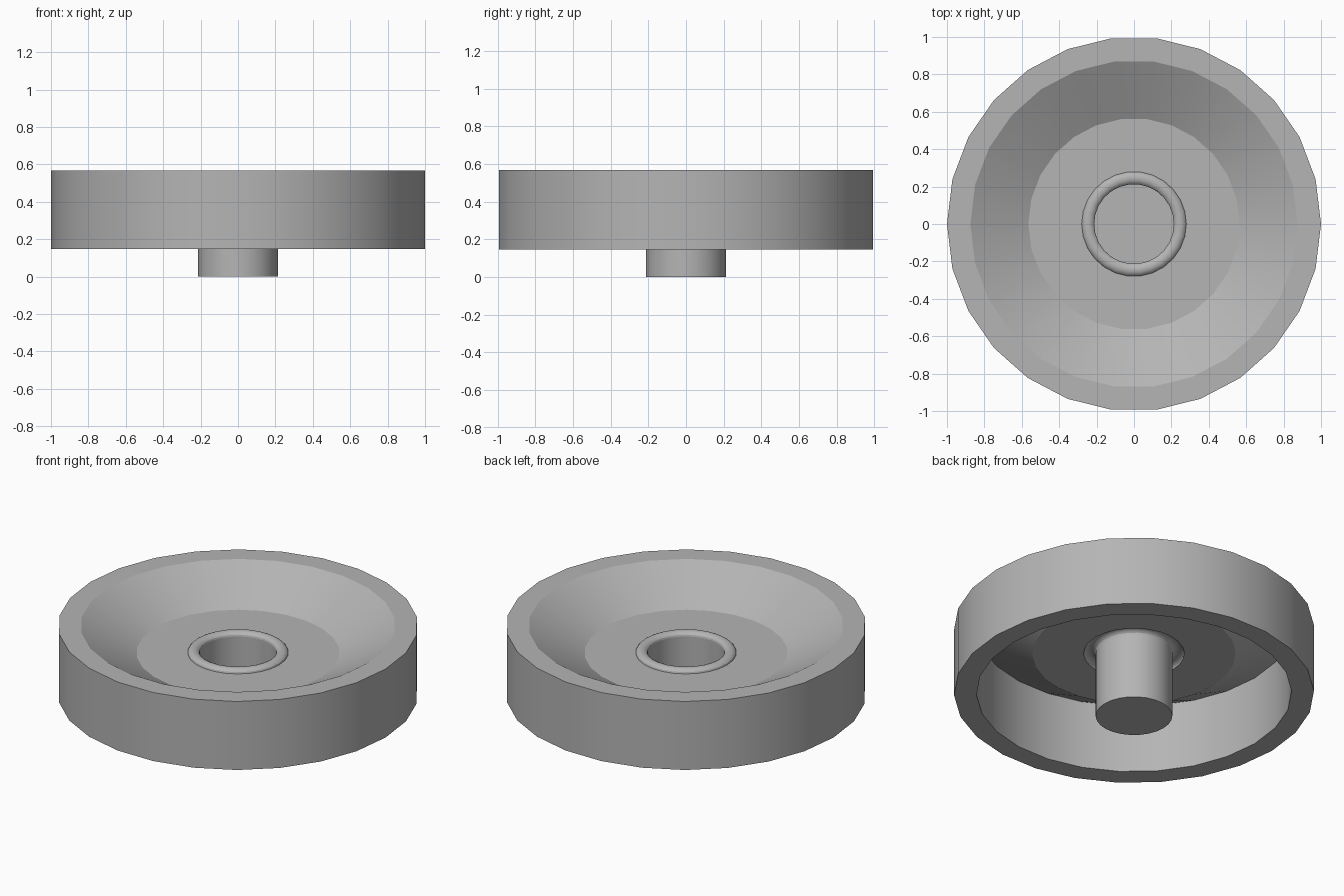
import bpy
import bmesh
import math

cube = bpy.data.objects.get("Cube")
if cube:
    bpy.data.objects.remove(cube, do_unlink=True)

SIDES = 26

grey = bpy.data.materials.new("plain_grey")
grey.use_nodes = True
colour = (0.46, 0.46, 0.46, 1)
grey.diffuse_color = colour
grey.node_tree.nodes["Principled BSDF"].inputs["Base Color"].default_value = colour


def lathe(name, profile, closed=False, cap=False):
    """Spin a (radius, height) profile about the z axis."""
    bm = bmesh.new()
    rings = []
    for r, z in profile:
        rings.append([bm.verts.new((r * math.cos(math.tau * i / SIDES),
                                    r * math.sin(math.tau * i / SIDES), z))
                      for i in range(SIDES)])
    pairs = list(zip(rings, rings[1:]))
    if closed:
        pairs.append((rings[-1], rings[0]))
    for a, b in pairs:
        for i in range(SIDES):
            j = (i + 1) % SIDES
            bm.faces.new((a[i], a[j], b[j], b[i]))
    if cap:
        bm.faces.new(rings[-1])
    bmesh.ops.recalc_face_normals(bm, faces=bm.faces)
    mesh = bpy.data.meshes.new(name)
    bm.to_mesh(mesh)
    bm.free()
    mesh.materials.append(grey)
    obj = bpy.data.objects.new(name, mesh)
    bpy.context.collection.objects.link(obj)
    bpy.ops.object.select_all(action="DESELECT")
    obj.select_set(True)
    bpy.context.view_layer.objects.active = obj
    bpy.ops.object.shade_smooth_by_angle(angle=math.radians(25))
    return obj


TOP, RIM_BASE, FLOOR = 0.567, 0.147, 0.4
HUB, INNER = 0.213, 0.875

# Outer rim: a square-edged band
lathe("rim", [(1, RIM_BASE), (1, TOP), (INNER, TOP), (INNER, RIM_BASE)], closed=True)

# Dished web: sloping wall and flat floor
lathe("dish", [(INNER, TOP), (0.565, FLOOR), (0.28, FLOOR)])

# Rounded collar, open down to the hub
arc = [math.pi * k / 8 for k in range(9)]
collar = [(0.2465 + 0.0335 * math.cos(a), FLOOR + 0.025 * math.sin(a)) for a in arc]
lathe("hub_collar", collar)

# Hollow hub, closed at the bottom
lathe("hub", [(HUB, FLOOR), (HUB, 0)], cap=True)
